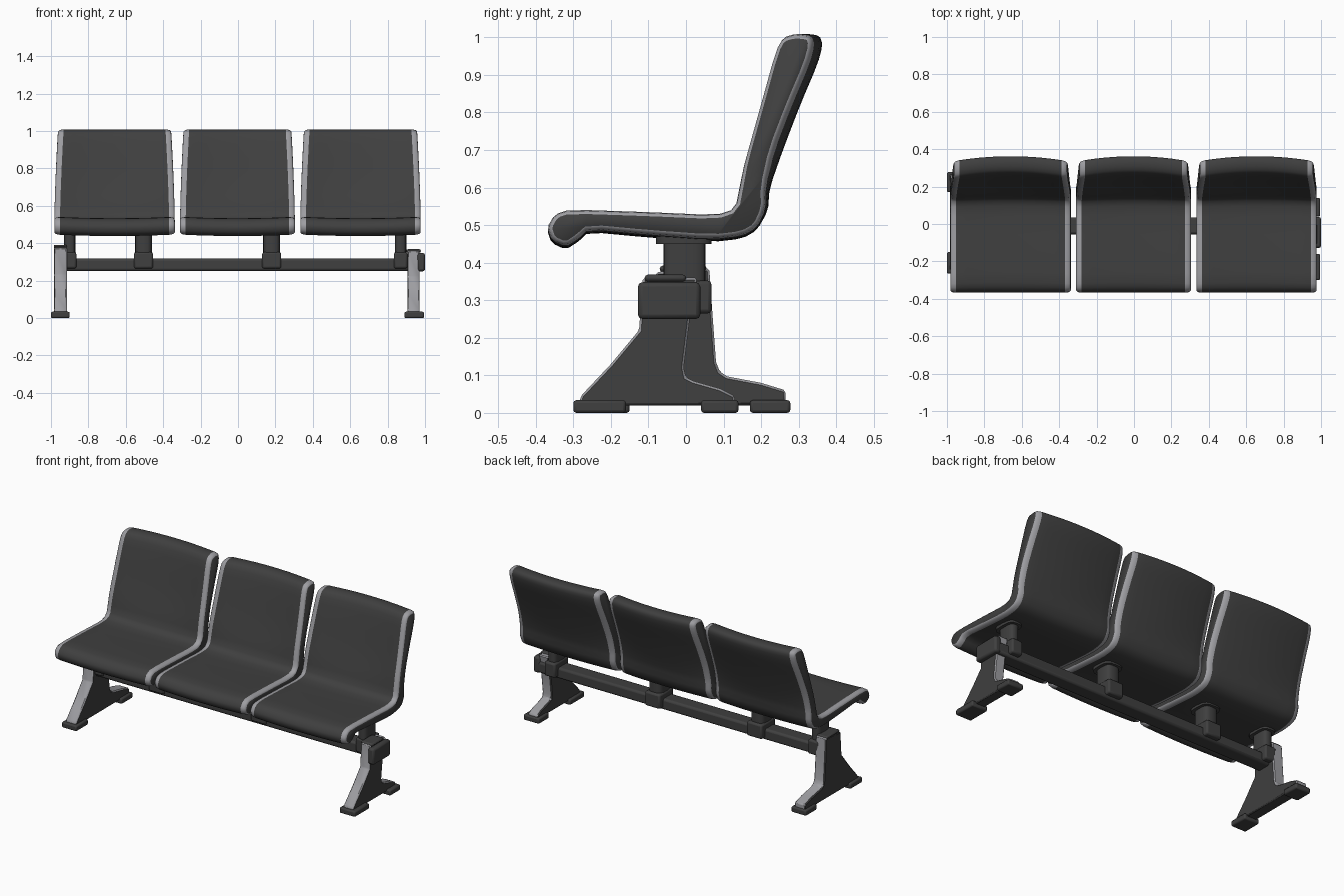
import bpy, bmesh, math
from mathutils import Vector

if "Cube" in bpy.data.objects:
    bpy.data.objects.remove(bpy.data.objects["Cube"])


def material(name, rgb):
    m = bpy.data.materials.new(name)
    m.diffuse_color = (*rgb, 1)
    m.use_nodes = True
    m.node_tree.nodes["Principled BSDF"].inputs["Base Color"].default_value = m.diffuse_color
    return m


DARK = material("charcoal", (0.05, 0.05, 0.05))
SILVER = material("silver grey", (0.34, 0.34, 0.36))


def finish(bm, name, bevel=0.0, segments=2, angle=40):
    bmesh.ops.recalc_face_normals(bm, faces=bm.faces[:])
    me = bpy.data.meshes.new(name)
    bm.to_mesh(me)
    bm.free()
    me.materials.append(DARK)
    me.materials.append(SILVER)
    ob = bpy.data.objects.new(name, me)
    bpy.context.collection.objects.link(ob)
    if bevel:
        mod = ob.modifiers.new("bevel", 'BEVEL')
        mod.width, mod.segments = bevel, segments
        mod.limit_method = 'ANGLE'
    bpy.ops.object.select_all(action='DESELECT')
    ob.select_set(True)
    bpy.context.view_layer.objects.active = ob
    bpy.ops.object.shade_smooth_by_angle(angle=math.radians(angle))
    return ob


def box(name, x, y, z, bevel=0.008):
    bm = bmesh.new()
    bmesh.ops.create_cube(bm, size=1)
    for v in bm.verts:
        for i, (lo, hi) in enumerate((x, y, z)):
            v.co[i] = lo if v.co[i] < 0 else hi
    return finish(bm, name, bevel)


def post(name, x, y, z, sides=20):
    # upright with a superellipse outline
    bm = bmesh.new()
    bmesh.ops.create_cone(bm, cap_ends=True, segments=sides, radius1=1, radius2=1, depth=1)
    for v in bm.verts:
        c, s = v.co.x, v.co.y
        c = math.copysign(abs(c) ** 0.6, c)
        s = math.copysign(abs(s) ** 0.6, s)
        v.co = (sum(x) / 2 + c * (x[1] - x[0]) / 2, sum(y) / 2 + s * (y[1] - y[0]) / 2,
                z[0] if v.co.z < 0 else z[1])
    return finish(bm, name)


# Seat shell side profile (y, z), rounded by corner cutting
RAW = [(-0.37, 0.495), (-0.35, 0.53), (-0.31, 0.543), (-0.1, 0.536), (0.08, 0.528),
       (0.13, 0.545), (0.142, 0.61), (0.153, 0.67), (0.195, 0.82), (0.235, 0.965),
       (0.255, 1.0), (0.29, 1.01), (0.33, 1.005), (0.338, 0.98), (0.325, 0.93),
       (0.278, 0.82), (0.232, 0.70), (0.21, 0.60), (0.212, 0.545), (0.19, 0.495),
       (0.15, 0.472), (0.07, 0.463), (-0.1, 0.475), (-0.26, 0.49), (-0.285, 0.465),
       (-0.32, 0.443), (-0.358, 0.46)]


def chaikin(pts):
    out = []
    for a, b in zip(pts, pts[1:] + pts[:1]):
        out += [a * 0.78 + b * 0.22, a * 0.22 + b * 0.78]
    return out


PROFILE = chaikin([Vector(p) for p in RAW])
NORMALS = []
for i, p in enumerate(PROFILE):
    t = PROFILE[(i + 1) % len(PROFILE)] - PROFILE[i - 1]
    NORMALS.append(Vector((t.y, -t.x)).normalized())  # points into the shell


def seat(name, cx, half):
    bm = bmesh.new()
    edge = [(0, 0.012), (0.009, 0.003), (0.03, 0.0)]  # (distance from side, inset)
    stations = [(-1, d, i) for d, i in edge]
    stations += [(k / 5, None, 0) for k in range(-4, 5)]
    stations += [(1, d, i) for d, i in reversed(edge)]
    rings = []
    for s, d, inset in stations:
        ring = []
        for p, n in zip(PROFILE, NORMALS):
            up = min(max((p.y - 0.5) / 0.5, 0), 1)
            w = half * (1 - 0.06 * up ** 1.5)          # back narrows to the top
            x = s * (w - 0.03) if d is None else s * (w - d)
            q = p + n * inset
            hollow = 1 - (x / w) ** 2
            y = q.x + 0.026 * hollow * min(up * 2.5, 1)  # back curves rearward
            z = q.y - (0.008 * hollow if up < 0.12 else 0)
            ring.append(bm.verts.new((cx + x, y, z)))
        rings.append(ring)
    n = len(PROFILE)
    last = len(rings) - 2
    for k in range(len(rings) - 1):
        for i in range(n):
            j = (i + 1) % n
            f = bm.faces.new((rings[k][i], rings[k][j], rings[k + 1][j], rings[k + 1][i]))
            f.material_index = 1 if k < 2 or k > last - 2 else 0  # edge trim
    bm.faces.new(rings[0])
    bm.faces.new(rings[-1])
    finish(bm, name, angle=50)


seat("seat_left", -0.66, 0.322)
seat("seat_middle", -0.003, 0.307)
seat("seat_right", 0.655, 0.322)


# Leg frames: extruded side profiles, silver on front and rear edges
def leg(name, pts, x0, x1):
    bm = bmesh.new()
    a = bm.faces.new([bm.verts.new((x0, y, z)) for y, z in pts])
    ext = bmesh.ops.extrude_face_region(bm, geom=[a])
    for v in ext["geom"]:
        if isinstance(v, bmesh.types.BMVert):
            v.co.x = x1
    bmesh.ops.recalc_face_normals(bm, faces=bm.faces[:])
    for f in bm.faces:
        if abs(f.normal.x) < 0.5 and f.normal.z > -0.3:
            f.material_index = 1
    finish(bm, name, 0.006, 1)


leg("leg_right", [(-0.115, 0.36), (-0.125, 0.22), (-0.2, 0.13), (-0.28, 0.045), (-0.285, 0.02),
                  (0.13, 0.02), (0.13, 0.045), (0.09, 0.065), (0.02, 0.085), (0.0, 0.095),
                  (-0.006, 0.12), (0.01, 0.25), (0.03, 0.36)], 0.905, 0.97)
leg("leg_left", [(-0.08, 0.375), (-0.09, 0.23), (-0.17, 0.13), (-0.245, 0.045), (-0.25, 0.02),
                 (0.265, 0.02), (0.265, 0.06), (0.2, 0.08), (0.11, 0.097), (0.09, 0.11),
                 (0.08, 0.135), (0.07, 0.27), (0.062, 0.385)], -0.985, -0.915)

# Foot pads
for name, x, y in (("foot_right_front", (0.89, 0.995), (-0.30, -0.16)),
                   ("foot_right_rear", (0.89, 0.995), (0.04, 0.14)),
                   ("foot_left_front", (-1.0, -0.9), (-0.265, -0.15)),
                   ("foot_left_rear", (-1.0, -0.9), (0.17, 0.278))):
    box(name, x, y, (0, 0.034))

# Cross beam with its end block and leg clamps
box("beam", (-0.94, 0.98), (-0.055, 0.035), (0.252, 0.318), 0.012)
box("beam_end_block", (0.96, 1.0), (-0.128, 0.038), (0.25, 0.348), 0.012)
box("leg_cap_right", (0.9, 0.978), (-0.11, 0.0), (0.35, 0.368))
box("leg_cap_left", (-0.985, -0.915), (-0.07, 0.055), (0.375, 0.392))

# Seat supports: saddle on the beam, post and flange under the seat
for i, (x0, x1) in enumerate(((-0.93, -0.87), (-0.55, -0.46), (0.135, 0.225), (0.84, 0.9))):
    box(f"saddle_{i + 1}", (x0 - 0.006, x1 + 0.006), (-0.065, 0.068), (0.265, 0.352), 0.01)
    post(f"post_{i + 1}", (x0, x1), (-0.06, 0.052), (0.33, 0.46))
    post(f"flange_{i + 1}", (x0 - 0.018, x1 + 0.018), (-0.08, 0.068), (0.45, 0.476))
